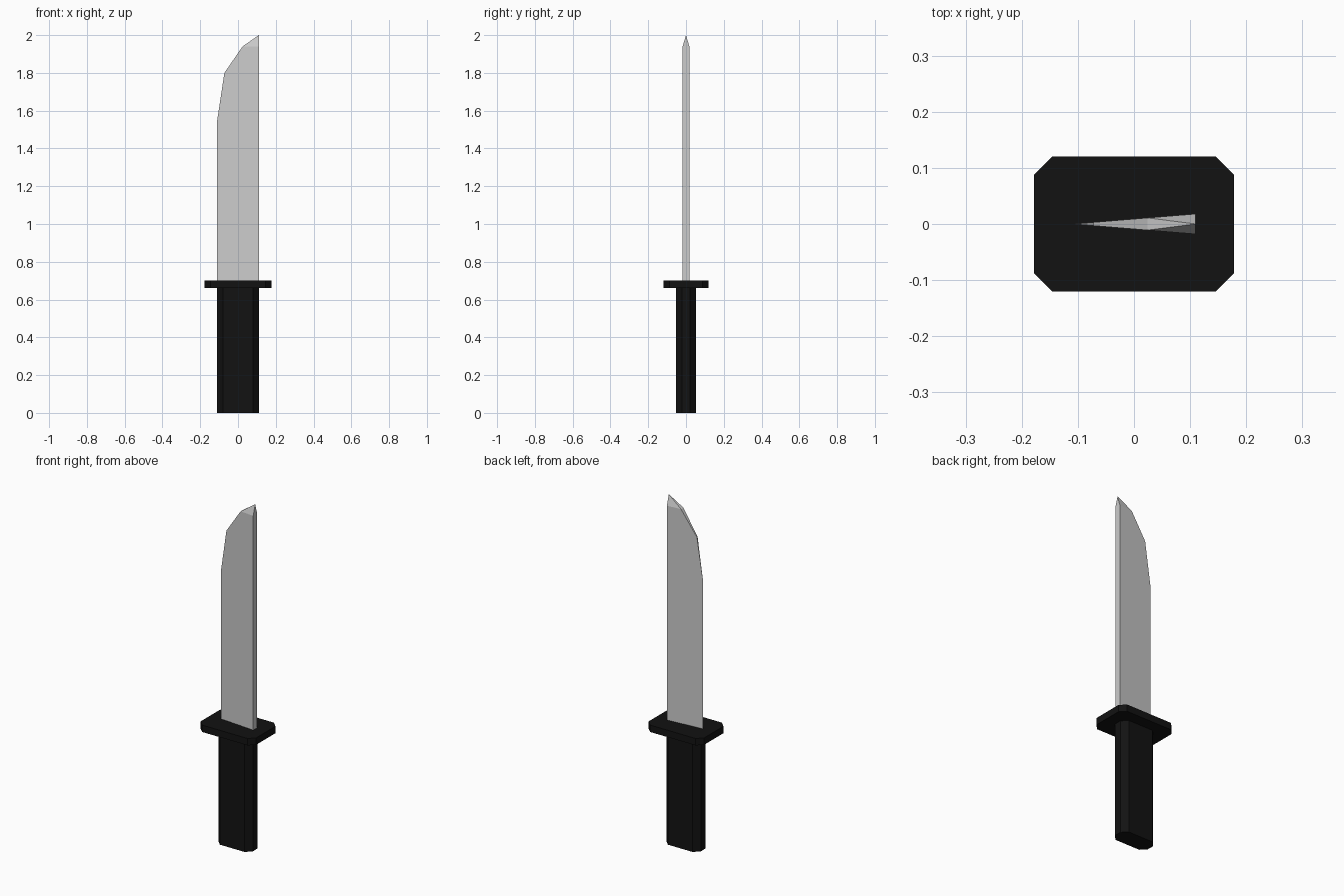
import bpy, bmesh, math

if "Cube" in bpy.data.objects:
    bpy.data.objects.remove(bpy.data.objects["Cube"])

black = bpy.data.materials.new("black")
black.diffuse_color = (0.006, 0.006, 0.006, 1)
black.use_nodes = True
black.node_tree.nodes["Principled BSDF"].inputs["Base Color"].default_value = black.diffuse_color


def finish(name, bm, mat=None):
    bmesh.ops.recalc_face_normals(bm, faces=bm.faces)
    mesh = bpy.data.meshes.new(name)
    bm.to_mesh(mesh)
    bm.free()
    obj = bpy.data.objects.new(name, mesh)
    bpy.context.collection.objects.link(obj)
    if mat:
        mesh.materials.append(mat)
    return obj


def chamfered_block(name, hx, hy, c, z0, z1):
    """Upright block with its four vertical corners cut off."""
    quarter = [(hx, hy - c), (hx - c, hy)]
    outline = (quarter + [(-x, y) for x, y in reversed(quarter)]
               + [(-x, -y) for x, y in quarter]
               + [(x, -y) for x, y in reversed(quarter)])
    bm = bmesh.new()
    face = bm.faces.new([bm.verts.new((x, y, z0)) for x, y in outline])
    ext = bmesh.ops.extrude_face_region(bm, geom=[face], use_keep_orig=True)
    top = [v for v in ext["geom"] if isinstance(v, bmesh.types.BMVert)]
    bmesh.ops.translate(bm, verts=top, vec=(0, 0, z1 - z0))
    return finish(name, bm, black)


# Handle and guard
chamfered_block("handle", 0.11, 0.053, 0.031, 0.0, 0.66)
chamfered_block("guard", 0.178, 0.12, 0.032, 0.66, 0.70)

# Blade: wedge section from sharp edge (-x) to thick spine (+x), pointed tip
EDGE, SPINE, HALF = -0.11, 0.11, 0.018
profile = [(EDGE, 0.70), (EDGE, 1.55), (-0.072, 1.80),
           (0.024, 1.94), (SPINE, 1.94), (SPINE, 0.70)]
bm = bmesh.new()
for x, z in profile:
    y = HALF * (x - EDGE) / (SPINE - EDGE)
    for s in ((-1, 1) if y > 0 else (1,)):
        bm.verts.new((x, s * y, z))
bm.verts.new((SPINE, 0, 2.0))
bmesh.ops.convex_hull(bm, input=bm.verts)
bmesh.ops.dissolve_limit(bm, angle_limit=math.radians(0.5),
                         verts=bm.verts, edges=bm.edges)
finish("blade", bm)
